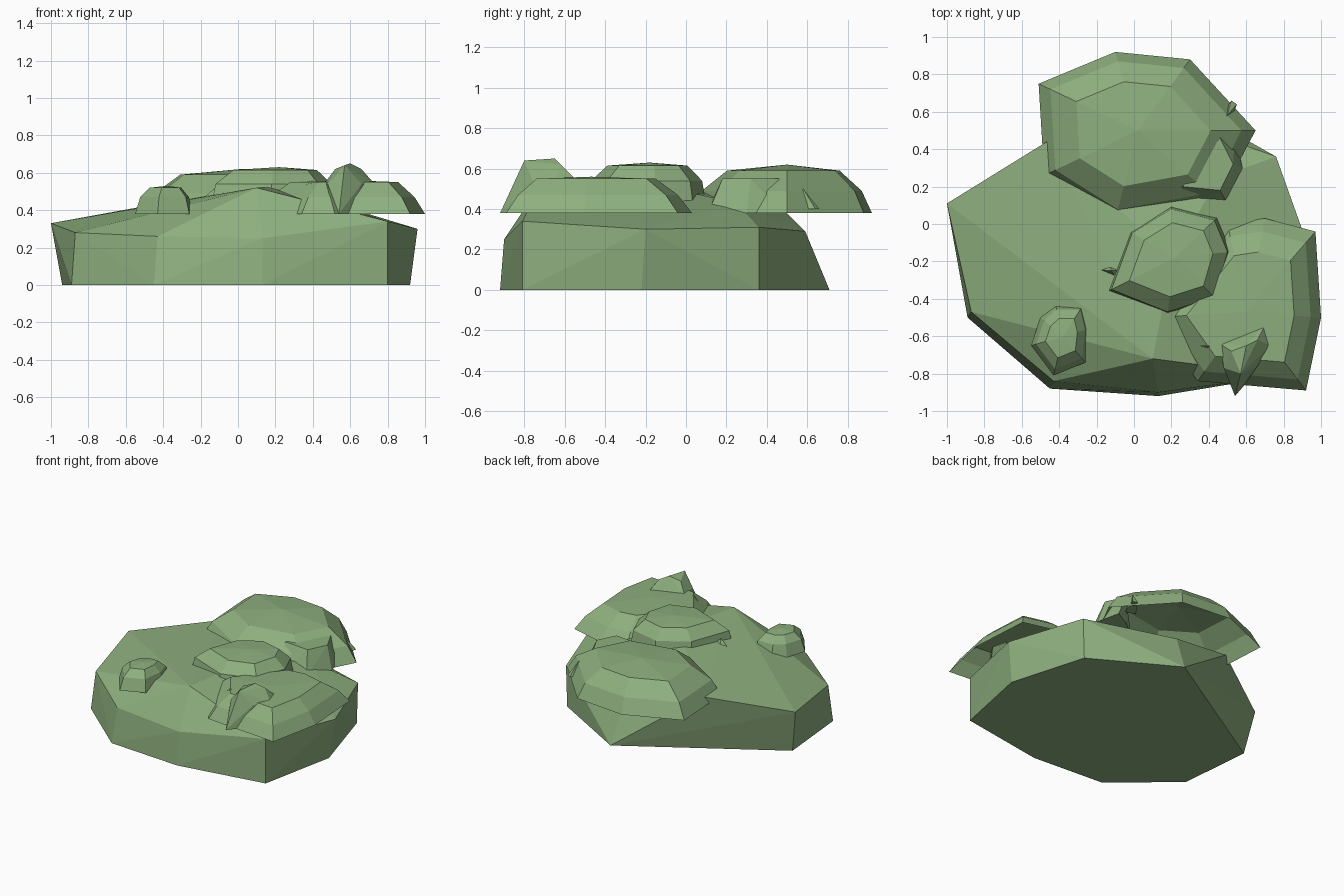
import bpy
import bmesh
from mathutils import Vector

default_cube = bpy.data.objects.get("Cube")
if default_cube:
    bpy.data.objects.remove(default_cube, do_unlink=True)

# Single mossy stone colour shared by every part
moss = bpy.data.materials.new("moss_green")
moss.use_nodes = True
moss_colour = (.27, .43, .21, 1)
moss.diffuse_color = moss_colour
moss.node_tree.nodes["Principled BSDF"].inputs["Base Color"].default_value = moss_colour

SHELF = .38  # height where every boulder is cut off flat


def finish(name, bm):
    """Turn a bmesh into a flat shaded object with the stone material."""
    bmesh.ops.recalc_face_normals(bm, faces=bm.faces)
    mesh = bpy.data.meshes.new(name)
    bm.to_mesh(mesh)
    bm.free()
    mesh.materials.append(moss)
    obj = bpy.data.objects.new(name, mesh)
    bpy.context.scene.collection.objects.link(obj)
    return obj


def level(outline, height):
    """Lift a flat outline to one height."""
    return [(x, y, height) for x, y in outline]


def faceted_rock(name, points):
    """Closed chunky rock wrapped around a handful of corners."""
    bm = bmesh.new()
    for point in points:
        bm.verts.new(point)
    result = bmesh.ops.convex_hull(bm, input=list(bm.verts))
    loose = [v for v in bm.verts if not v.link_faces]
    bmesh.ops.delete(bm, geom=loose, context='VERTS')
    return finish(name, bm)


def hollow_dome(name, outline, centre, rings, apex):
    """Open-bottomed boulder: shrinking copies of an outline, closed by a fan."""
    bm = bmesh.new()
    middle = Vector(centre)
    loops = []
    for scale, height in rings:
        ring = []
        for corner in outline:
            flat = middle + (Vector(corner) - middle) * scale
            ring.append(bm.verts.new((flat.x, flat.y, height)))
        loops.append(ring)
    count = len(outline)
    for lower, upper in zip(loops, loops[1:]):
        for i in range(count):
            j = (i + 1) % count
            bm.faces.new((lower[i], lower[j], upper[j], upper[i]))
    tip = bm.verts.new((middle.x, middle.y, apex))
    last = loops[-1]
    for i in range(count):
        bm.faces.new((last[i], last[(i + 1) % count], tip))
    # make the open shell face outward
    obj = finish(name, bm)
    if obj.data.polygons[-1].normal.z < 0:
        obj.data.flip_normals()
    return obj


# Broad base slab: footprint, uneven rim and the gentle raised top
footprint = [(.8, -.81), (.92, -.22), (.75, .36), (.14, .71),
             (-.94, .06), (-.89, -.5), (-.45, -.88), (.13, -.92)]
rim = [(.8, -.81, .34), (.96, -.2, .3), (.76, .36, .31), (.11, .59, .29),
       (-1, .11, .33), (-.87, -.47, .28), (-.43, -.84, .26), (.13, -.9, .25)]
crown = [(-.24, -.56, .41), (.1, -.72, .52), (.2, -.2, .53),
         (-.45, .45, .43), (.45, .25, .43)]
faceted_rock("base_slab", level(footprint, 0) + rim + crown)

# Large boulder at the back
hollow_dome("back_boulder",
            [(.65, .5), (.3, .88), (-.1, .92), (-.51, .75),
             (-.48, .26), (-.1, .02), (.45, .12)],
            (.02, .5), [(1, SHELF), (.88, .49), (.62, .59)], .62)

# Wide boulder at the front left
hollow_dome("side_boulder",
            [(.97, -.04), (1, -.5), (.92, -.89), (.34, -.84),
             (.1, -.5), (.5, 0), (.7, .03)],
            (.6, -.47), [(1, SHELF), (.86, .47), (.64, .55)], .56)

# Rounded boulder on the summit
hollow_dome("summit_boulder",
            [(-.01, -.05), (.2, .08), (.43, .02), (.5, -.15),
             (.43, -.39), (.18, -.47), (-.12, -.35)],
            (.22, -.18), [(1.1, SHELF), (1, .54), (.72, .615)], .63)

# Small pebble at the front right
hollow_dome("small_pebble",
            [(-.42, -.43), (-.27, -.43), (-.24, -.56), (-.26, -.74),
             (-.43, -.81), (-.55, -.65), (-.5, -.5)],
            (-.38, -.6), [(1, SHELF), (.84, .47), (.55, .52)], .53)

# Upright stone that widens above its foot
foot = [(.5, -.8), (.54, -.92), (.6, -.85), (.55, -.6)]
waist = [(.46, -.64), (.7, -.54), (.73, -.65), (.66, -.76), (.48, -.77)]
head = [(.52, -.68, .62), (.6, -.65, .65), (.66, -.62, .62), (.57, -.8, .64)]
faceted_rock("upright_stone", level(foot, SHELF) + level(waist, .54) + head)

# Rubble leaning on the back boulder
rubble_foot = [(.18, .2), (.3, .1), (.5, .11), (.58, .3), (.54, .48), (.4, .4)]
rubble_top = [(.26, .2), (.46, .18), (.53, .32), (.46, .46)]
faceted_rock("leaning_rubble", level(rubble_foot, SHELF) + level(rubble_top, .55))

# Thin shards poking out between the boulders
shards = {
    "back_shard": ([(.42, .52), (.52, .66), (.55, .64), (.5, .5)], .5),
    "summit_shard": ([(-.24, -.24), (-.14, -.2), (-.02, -.24), (-.08, -.32)], .52),
    "front_shard": ([(.28, -.64), (.46, -.6), (.48, -.68), (.36, -.7)], .56),
}
for name, (outline, top) in shards.items():
    tip = sum((Vector(p) for p in outline), Vector((0, 0))) / len(outline)
    faceted_rock(name, level(outline, top - .1) + [(tip.x, tip.y, top)])
